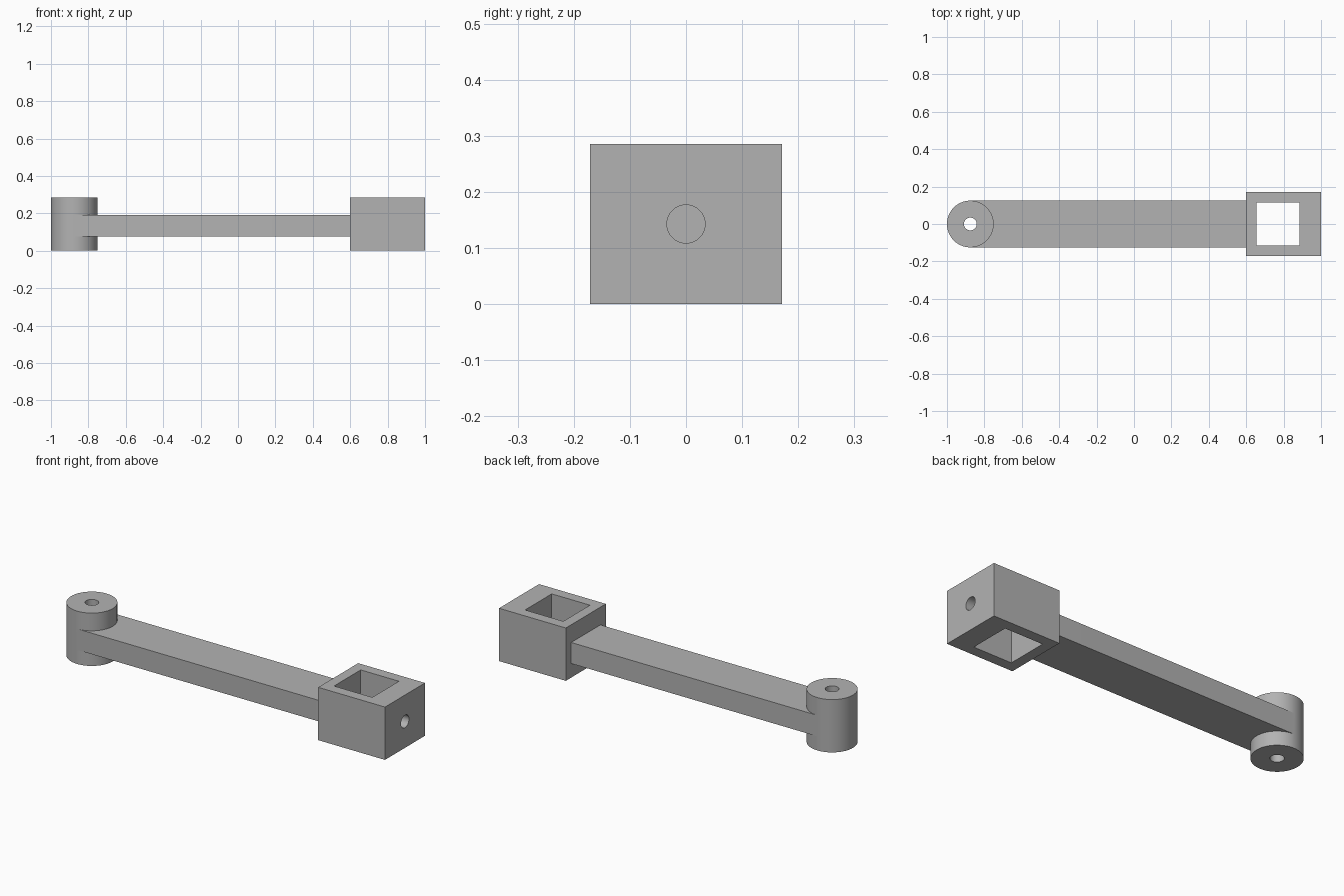
import bpy
import math

cube = bpy.data.objects.get("Cube")
if cube:
    bpy.data.objects.remove(cube, do_unlink=True)

# Single plain grey
grey = bpy.data.materials.new("plain grey")
grey.use_nodes = True
COLOUR = (0.45, 0.45, 0.45, 1)
grey.diffuse_color = COLOUR
grey.node_tree.nodes["Principled BSDF"].inputs["Base Color"].default_value = COLOUR


def finish(name):
    ob = bpy.context.object
    ob.name = name
    ob.data.materials.append(grey)
    return ob


def box(name, x, y, z):
    """Box spanning the given (low, high) ranges."""
    ranges = (x, y, z)
    bpy.ops.mesh.primitive_cube_add(size=1, location=[(a + b) / 2 for a, b in ranges])
    bpy.context.object.scale = [b - a for a, b in ranges]
    bpy.ops.object.transform_apply(location=False, rotation=False, scale=True)
    return finish(name)


def cylinder(name, radius, depth, location, rotation=(0, 0, 0)):
    bpy.ops.mesh.primitive_cylinder_add(vertices=64, radius=radius, depth=depth,
                                        location=location, rotation=rotation)
    return finish(name)


def combine(target, tool, operation):
    """Apply a boolean and discard the tool."""
    mod = target.modifiers.new(operation.title(), "BOOLEAN")
    mod.object, mod.operation, mod.solver = tool, operation, "EXACT"
    bpy.ops.object.select_all(action="DESELECT")
    target.select_set(True)
    bpy.context.view_layer.objects.active = target
    bpy.ops.object.modifier_apply(modifier=mod.name)
    bpy.data.objects.remove(tool, do_unlink=True)


HEIGHT = 0.286
MID = HEIGHT / 2
PIVOT_R = 0.125
PIVOT_X = -1 + PIVOT_R
BORE = 0.034

# Flat bar running into the round pivot, bored through from top to bottom
arm = cylinder("arm_with_pivot", PIVOT_R, HEIGHT, (PIVOT_X, 0, MID))
bar = box("bar", (PIVOT_X, 0.6), (-PIVOT_R, PIVOT_R), (0.076, 0.19))
combine(arm, bar, "UNION")
combine(arm, cylinder("pivot_bore", BORE, 1, (PIVOT_X, 0, MID)), "DIFFERENCE")

# Square socket open at top and bottom, with a screw hole in its thick end wall
socket = box("square_socket", (0.6, 1), (-0.171, 0.171), (0, HEIGHT))
combine(socket, box("window", (0.655, 0.884), (-0.114, 0.114), (-1, 1)), "DIFFERENCE")
screw = cylinder("screw_hole", BORE, 0.3, (0.95, 0, MID), (0, math.pi / 2, 0))
combine(socket, screw, "DIFFERENCE")

# Smooth round walls, crisp edges
for part in (arm, socket):
    bpy.ops.object.select_all(action="DESELECT")
    part.select_set(True)
    bpy.context.view_layer.objects.active = part
    bpy.ops.object.shade_smooth_by_angle(angle=math.radians(30))
